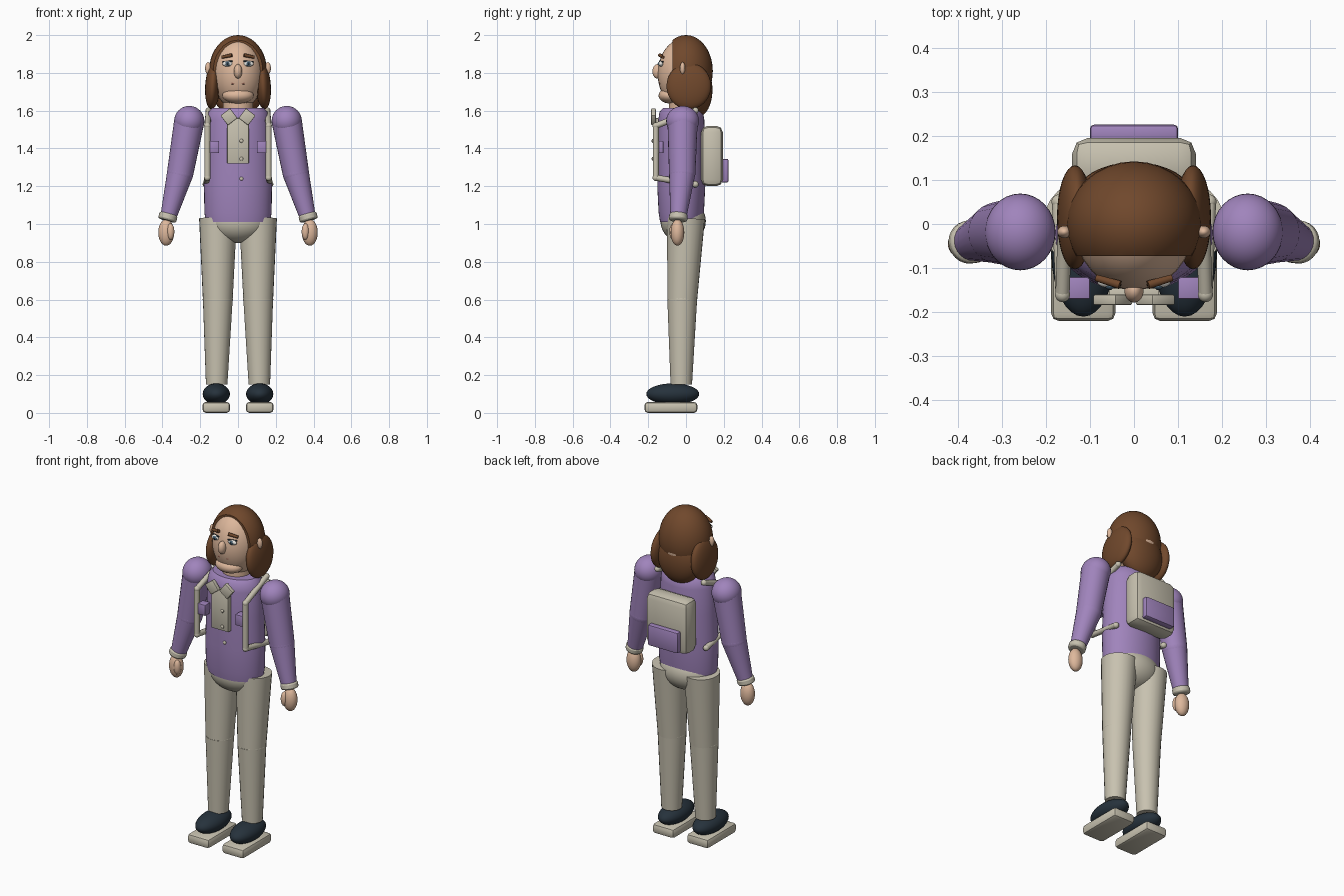
import bpy, bmesh, math
from mathutils import Vector, Matrix

if "Cube" in bpy.data.objects:
    bpy.data.objects.remove(bpy.data.objects["Cube"])


def mat(name, r, g, b):
    m = bpy.data.materials.new(name)
    lin = [((c / 255 + 0.055) / 1.055) ** 2.4 for c in (r, g, b)]
    m.diffuse_color = (*lin, 1)
    m.use_nodes = True
    m.node_tree.nodes["Principled BSDF"].inputs["Base Color"].default_value = m.diffuse_color
    return m


PURPLE = mat("purple cloth", 160, 132, 188)
CREAM = mat("cream cloth", 200, 194, 176)
SKIN = mat("skin", 222, 184, 156)
HAIR = mat("brown hair", 112, 72, 44)
DARK = mat("dark navy", 38, 50, 60)
WHITE = mat("eye white", 232, 230, 224)
IRIS = mat("grey blue iris", 82, 110, 130)
LIP = mat("lip", 150, 98, 84)


def finish(bm, name, m, angle=40):
    bmesh.ops.recalc_face_normals(bm, faces=bm.faces)
    me = bpy.data.meshes.new(name)
    bm.to_mesh(me)
    bm.free()
    me.materials.append(m)
    ob = bpy.data.objects.new(name, me)
    bpy.context.collection.objects.link(ob)
    bpy.ops.object.select_all(action='DESELECT')
    ob.select_set(True)
    bpy.context.view_layer.objects.active = ob
    if angle:
        bpy.ops.object.shade_smooth_by_angle(angle=math.radians(angle))
    return ob


def ball(name, m, c, r, tilt=0, cut_y=None):
    bm = bmesh.new()
    bmesh.ops.create_uvsphere(bm, u_segments=32, v_segments=20, radius=1)
    M = Matrix.Translation(c) @ Matrix.Rotation(tilt, 4, 'Y') @ Matrix.Diagonal((*r, 1))
    bm.transform(M)
    if cut_y is not None:
        bmesh.ops.bisect_plane(bm, geom=bm.verts[:] + bm.edges[:] + bm.faces[:],
                               plane_co=(0, cut_y, 0), plane_no=(0, -1, 0), clear_outer=True)
        bmesh.ops.holes_fill(bm, edges=[e for e in bm.edges if e.is_boundary])
    return finish(bm, name, m)


def cone(name, m, a, b, ra, rb, seg=24):
    a, b = Vector(a), Vector(b)
    bm = bmesh.new()
    bmesh.ops.create_cone(bm, cap_ends=True, segments=seg, radius1=ra, radius2=rb, depth=(b - a).length)
    q = (b - a).to_track_quat('Z', 'Y').to_matrix().to_4x4()
    bm.transform(Matrix.Translation((a + b) / 2) @ q)
    return finish(bm, name, m)


def box(name, m, lo, hi, bevel=0.0, seg=2, spin=0):
    lo, hi = Vector(lo), Vector(hi)
    bm = bmesh.new()
    bmesh.ops.create_cube(bm, size=1)
    bm.transform(Matrix.Diagonal((*(hi - lo), 1)))
    if bevel:
        bmesh.ops.bevel(bm, geom=bm.edges[:], offset=bevel, segments=seg, affect='EDGES', profile=0.5)
    bm.transform(Matrix.Translation((lo + hi) / 2) @ Matrix.Rotation(spin, 4, 'Y'))
    return finish(bm, name, m, 25)


def loft(name, m, rings, cy, seg=40):
    """Stack of ellipses given as (z, x radius, y radius)."""
    bm = bmesh.new()
    loops = []
    for z, rx, ry in rings:
        loops.append([bm.verts.new((rx * math.cos(t), cy + ry * math.sin(t), z))
                      for t in (2 * math.pi * i / seg for i in range(seg))])
    for l0, l1 in zip(loops, loops[1:]):
        for i in range(seg):
            j = (i + 1) % seg
            bm.faces.new((l0[i], l0[j], l1[j], l1[i]))
    bm.faces.new(loops[0])
    bm.faces.new(loops[-1])
    return finish(bm, name, m)


# Torso, hips and neck
loft("torso", PURPLE, [(1.01, .17, .112), (1.06, .178, .12), (1.2, .18, .127), (1.4, .172, .125),
                       (1.55, .165, .122), (1.595, .155, .115), (1.615, .135, .095)], -.025)
ball("hips", CREAM, (0, -.015, 1.015), (.165, .12, .115))
cone("neck", SKIN, (0, -.01, 1.58), (0, -.01, 1.7), .08, .08)

# Head, face and hair
ball("head", SKIN, (0, -.005, 1.795), (.135, .145, .19))
ball("chin", SKIN, (0, -.085, 1.68), (.083, .06, .042))
ball("nose", SKIN, (0, -.15, 1.808), (.022, .028, .038))
box("mouth", LIP, (-.035, -.142, 1.739), (.035, -.125, 1.749), .003)
ball("hair_cap", HAIR, (0, .0, 1.81), (.153, .142, .19), cut_y=-.072)
ball("back_hair", HAIR, (0, .06, 1.71), (.135, .08, .145))

# Shirt front with buttons
box("shirt_placket", CREAM, (-.057, -.174, 1.32), (.057, -.145, 1.56), .003)
for z in (1.44, 1.345, 1.24):
    ball("button", CREAM, (.018, -.176 if z > 1.3 else -.153, z), (.01, .006, .01))

# Backpack
box("backpack", CREAM, (-.14, .08, 1.2), (.14, .195, 1.52), .035, 2)
box("backpack_pocket", PURPLE, (-.1, .185, 1.22), (.1, .225, 1.345), .009)

for s, side in ((-1, "left"), (1, "right")):
    # Legs and shoes
    knee = (s * .107, -.02, .6)
    cone(side + "_thigh", CREAM, knee, (s * .106, 0, 1.03), .079, .1)
    ball(side + "_knee", CREAM, knee, (.08, .077, .03))
    cone(side + "_shin", CREAM, (s * .113, -.025, .15), knee, .057, .079)
    ball(side + "_shoe", DARK, (s * .115, -.07, .1), (.072, .14, .056))
    box(side + "_sole", CREAM, (s * .115 - .073, -.22, 0), (s * .115 + .073, .06, .058), .018)

    # Arms and hands
    shoulder, elbow, wrist = (s * .258, -.018, 1.545), (s * .306, -.02, 1.27), (s * .368, -.04, 1.04)
    ball(side + "_shoulder", PURPLE, shoulder, (.08, .087, .08))
    cone(side + "_upper_arm", PURPLE, elbow, shoulder, .07, .08)
    ball(side + "_elbow", PURPLE, elbow, (.07, .07, .07))
    cone(side + "_forearm", PURPLE, wrist, elbow, .043, .07)
    cuff = cone(side + "_cuff", CREAM, (s * .376, -.042, 1.018), (s * .366, -.039, 1.055), .049, .049)
    bev = cuff.modifiers.new("round", 'BEVEL')
    bev.width, bev.segments = .01, 2
    ball(side + "_hand", SKIN, (s * .38, -.045, .955), (.042, .036, .07))
    ball(side + "_thumb", SKIN, (s * .357, -.068, .96), (.02, .02, .043))

    # Side hair and ears
    ball(side + "_side_hair", HAIR, (s * .134, .015, 1.73), (.04, .118, .123), -s * .06)
    ball(side + "_ear", SKIN, (s * .158, -.018, 1.825), (.016, .014, .032))

    # Eyes and brows
    ball(side + "_eye", WHITE, (s * .055, -.132, 1.848), (.028, .013, .015))
    ball(side + "_iris", IRIS, (s * .055, -.141, 1.848), (.012, .007, .012))
    ball(side + "_pupil", DARK, (s * .055, -.146, 1.848), (.006, .004, .006))
    cone(side + "_eyelid", DARK, (s * .03, -.14, 1.861), (s * .082, -.122, 1.859), .004, .004, 8)
    cone(side + "_brow", HAIR, (s * .032, -.138, 1.894), (s * .086, -.122, 1.883), .01, .008, 10)

    # Collar flap and chest pocket
    box(side + "_collar", CREAM, (s * .048 - .032, -.184, 1.535), (s * .048 + .032, -.16, 1.6),
        .004, spin=s * .65)
    box(side + "_chest_pocket", PURPLE, (s * .125 - .025, -.17, 1.375), (s * .125 + .025, -.12, 1.44), .003)

    # Backpack strap: over the shoulder, down the chest and back round the waist
    path = [(s * .155, .05, 1.6), (s * .162, -.16, 1.52), (s * .162, -.16, 1.245), (s * .17, .05, 1.21)]
    for p, q in zip(path, path[1:]):
        cone(side + "_strap", CREAM, p, q, .016, .016, 12)
    for p in path:
        ball(side + "_strap_joint", CREAM, p, (.017, .017, .017))
